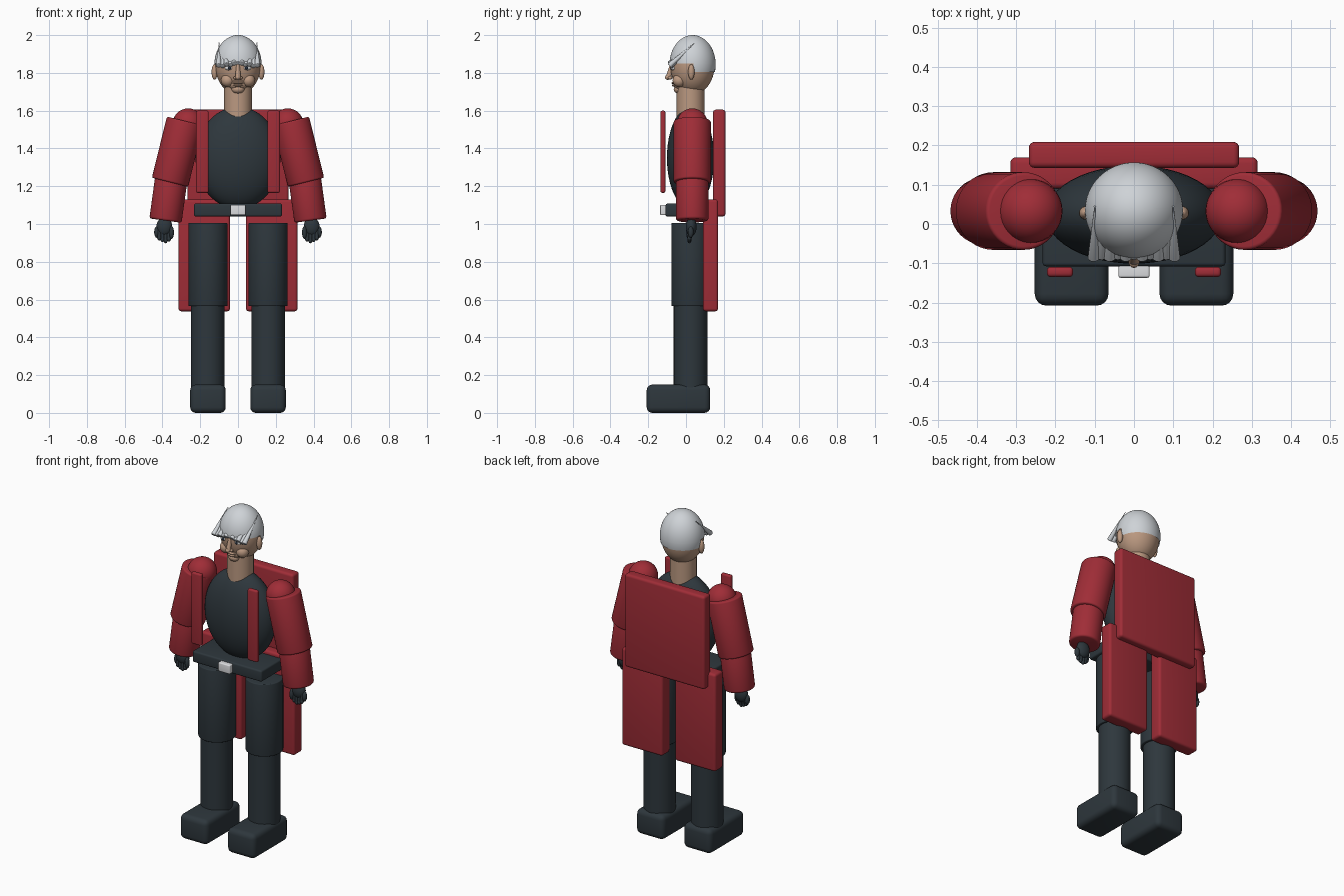
import bpy, bmesh, math
from mathutils import Matrix, Vector

cube = bpy.data.objects.get("Cube")
if cube:
    bpy.data.objects.remove(cube, do_unlink=True)


def material(name, rgb):
    m = bpy.data.materials.new(name)
    m.use_nodes = True
    m.diffuse_color = (*rgb, 1)
    m.node_tree.nodes["Principled BSDF"].inputs["Base Color"].default_value = (*rgb, 1)
    return m


RED = material("coat red", (0.35, 0.026, 0.038))
DARK = material("charcoal cloth", (0.027, 0.038, 0.046))
SKIN = material("skin", (0.50, 0.32, 0.22))
HAIR = material("silver hair", (0.62, 0.65, 0.68))
METAL = material("buckle white", (0.72, 0.73, 0.75))
EYE = material("eye white", (0.8, 0.8, 0.8))
PUPIL = material("pupil", (0.02, 0.03, 0.05))


def finish(name, bm, mat):
    bmesh.ops.recalc_face_normals(bm, faces=bm.faces)
    me = bpy.data.meshes.new(name)
    bm.to_mesh(me)
    bm.free()
    me.materials.append(mat)
    ob = bpy.data.objects.new(name, me)
    bpy.context.collection.objects.link(ob)
    bpy.ops.object.select_all(action="DESELECT")
    ob.select_set(True)
    bpy.context.view_layer.objects.active = ob
    bpy.ops.object.shade_smooth_by_angle(angle=math.radians(35))
    return ob


def box(name, mat, x, y, z, bevel):
    """Rounded box from (min, max) ranges."""
    bm = bmesh.new()
    bmesh.ops.create_cube(bm, size=1)
    for v in bm.verts:
        v.co = [(lo + hi) / 2 + c * (hi - lo) for c, (lo, hi) in zip(v.co, (x, y, z))]
    bmesh.ops.bevel(bm, geom=bm.edges[:], offset=bevel, segments=4, profile=0.5, affect="EDGES")
    return finish(name, bm, mat)


def ellipsoid_mesh(center, radii, segments):
    bm = bmesh.new()
    bmesh.ops.create_uvsphere(bm, u_segments=segments, v_segments=segments // 2, radius=1)
    bmesh.ops.transform(bm, verts=bm.verts, matrix=Matrix.LocRotScale(Vector(center), None, Vector(radii)))
    return bm


def ball(name, mat, center, radii, segments=32):
    return finish(name, ellipsoid_mesh(center, radii, segments), mat)


def rod(name, mat, a, b, ra, rb, bevel=0, segments=40):
    """Cylinder or cone from point a to point b, with rounded rims."""
    a, b = Vector(a), Vector(b)
    bm = bmesh.new()
    bmesh.ops.create_cone(bm, cap_ends=True, segments=segments, radius1=ra, radius2=rb, depth=(b - a).length)
    if bevel:
        rims = [e for e in bm.edges if any(len(f.verts) > 4 for f in e.link_faces)]
        bmesh.ops.bevel(bm, geom=rims, offset=bevel, segments=3, profile=0.5, affect="EDGES")
    turn = (b - a).to_track_quat("Z", "Y")
    bmesh.ops.transform(bm, verts=bm.verts, matrix=Matrix.LocRotScale((a + b) / 2, turn, None))
    return finish(name, bm, mat)


def span(s, lo, hi):
    return tuple(sorted((s * lo, s * hi)))


# Torso, belt and coat back
ball("torso", DARK, (0, 0.024, 1.35), (0.225, 0.125, 0.27), 48)
box("belt", DARK, (-0.233, 0.233), (-0.108, 0.10), (1.04, 1.108), 0.01)
box("belt_buckle", METAL, (-0.04, 0.04), (-0.137, -0.10), (1.047, 1.101), 0.006)
box("coat_back", RED, (-0.268, 0.268), (0.143, 0.209), (1.04, 1.605), 0.015)

for s, side in ((1, "left"), (-1, "right")):
    # Legs
    box(f"{side}_foot", DARK, span(s, 0.065, 0.253), (-0.208, 0.128), (0, 0.15), 0.03)
    rod(f"{side}_shin", DARK, (s * 0.16, 0.024, 0.08), (s * 0.16, 0.024, 0.6), 0.089, 0.089)
    rod(f"{side}_thigh", DARK, (s * 0.159, 0.026, 0.565), (s * 0.159, 0.026, 1.005), 0.104, 0.104, 0.005)

    # Coat panels
    box(f"{side}_lapel", RED, span(s, 0.155, 0.222), (-0.135, -0.109), (1.165, 1.6), 0.01)
    box(f"{side}_coat_tail", RED, span(s, 0.042, 0.315), (0.09, 0.17), (0.538, 1.13), 0.015)

    # Arm
    ball(f"{side}_shoulder", RED, (s * 0.264, 0.033, 1.53), (0.082, 0.082, 0.082))
    rod(f"{side}_upper_arm", RED, (s * 0.36, 0.033, 1.221), (s * 0.28, 0.033, 1.545), 0.099, 0.099, 0.009)
    rod(f"{side}_forearm", RED, (s * 0.384, 0.033, 1.018), (s * 0.352, 0.033, 1.25), 0.086, 0.086, 0.012)

    # Hand
    ball(f"{side}_palm", DARK, (s * 0.39, 0.028, 0.985), (0.042, 0.028, 0.05), 24)
    for i in range(4):
        x = 0.366 + i * 0.017
        tip = 0.91 + abs(i - 1.2) * 0.009
        rod(f"{side}_finger_{i + 1}", DARK, (s * x, 0.025, 0.975), (s * x, 0.018, tip), 0.013, 0.010, 0.004, 12)
        ball(f"{side}_fingertip_{i + 1}", DARK, (s * x, 0.018, tip), (0.011, 0.011, 0.014), 12)
    ball(f"{side}_thumb", DARK, (s * 0.352, 0.015, 0.955), (0.013, 0.015, 0.035), 16)
    ball(f"{side}_outer_knuckle", DARK, (s * 0.43, 0.025, 0.957), (0.014, 0.015, 0.03), 16)

    # Face sides
    ball(f"{side}_ear", SKIN, (s * 0.124, 0.028, 1.805), (0.016, 0.017, 0.041), 20)
    ball(f"{side}_eye", EYE, (s * 0.045, -0.062, 1.826), (0.024, 0.019, 0.014), 20)
    ball(f"{side}_pupil", PUPIL, (s * 0.045, -0.079, 1.826), (0.008, 0.005, 0.008), 12)
    ball(f"{side}_brow", SKIN, (s * 0.047, -0.07, 1.846), (0.032, 0.016, 0.009), 20)
    ball(f"{side}_cheek", SKIN, (s * 0.055, -0.035, 1.76), (0.035, 0.036, 0.035), 24)
    ball(f"{side}_nostril", SKIN, (s * 0.013, -0.084, 1.774), (0.011, 0.012, 0.009), 14)

# Neck, head and face
rod("neck", SKIN, (0, 0.024, 1.5), (0, 0.024, 1.76), 0.073, 0.073)
ball("head", SKIN, (0, 0.034, 1.84), (0.12, 0.117, 0.155), 48)
rod("nose_bridge", SKIN, (0, -0.092, 1.775), (0, -0.076, 1.845), 0.015, 0.009, 0, 16)
ball("nose_tip", SKIN, (0, -0.096, 1.776), (0.014, 0.016, 0.013), 16)
ball("mouth_area", SKIN, (0, -0.03, 1.745), (0.055, 0.037, 0.038), 24)
ball("upper_lip", SKIN, (0, -0.066, 1.747), (0.032, 0.011, 0.006), 16)
ball("lower_lip", SKIN, (0, -0.064, 1.734), (0.026, 0.011, 0.006), 16)
ball("chin", SKIN, (0, -0.035, 1.713), (0.035, 0.03, 0.024), 20)

# Hair cap: straight at the nape, raised in front of the ears
bm = ellipsoid_mesh((0, 0.035, 1.845), (0.125, 0.122, 0.155), 64)


def slice_at(point, normal, clear=False):
    bmesh.ops.bisect_plane(bm, geom=bm.verts[:] + bm.edges[:] + bm.faces[:], plane_co=point,
                           plane_no=normal, clear_inner=clear)


slice_at((0, 0, 1.805), (0, 0, 1), True)
slice_at((0, 0, 1.85), (0, 0, 1))
slice_at((0, 0.04, 0), (0, 1, 0))
front = [f for f in bm.faces if f.calc_center_median().z < 1.85 and f.calc_center_median().y < 0.04]
bmesh.ops.delete(bm, geom=front, context="FACES")
finish("hair_cap", bm, HAIR)

# Fringe of forward-swept strands
COUNT = 11
for i in range(COUNT):
    t = 2 * i / (COUNT - 1) - 1
    drop = 0.012 * abs(t) + 0.006 * (i % 2)
    rod(f"fringe_strand_{i + 1}", HAIR, (t * 0.103, -0.088 + 0.005 * (i % 2), 1.85 - drop),
        (t * 0.1, 0.045, 1.958), 0.015, 0.001, 0.004, 14)
